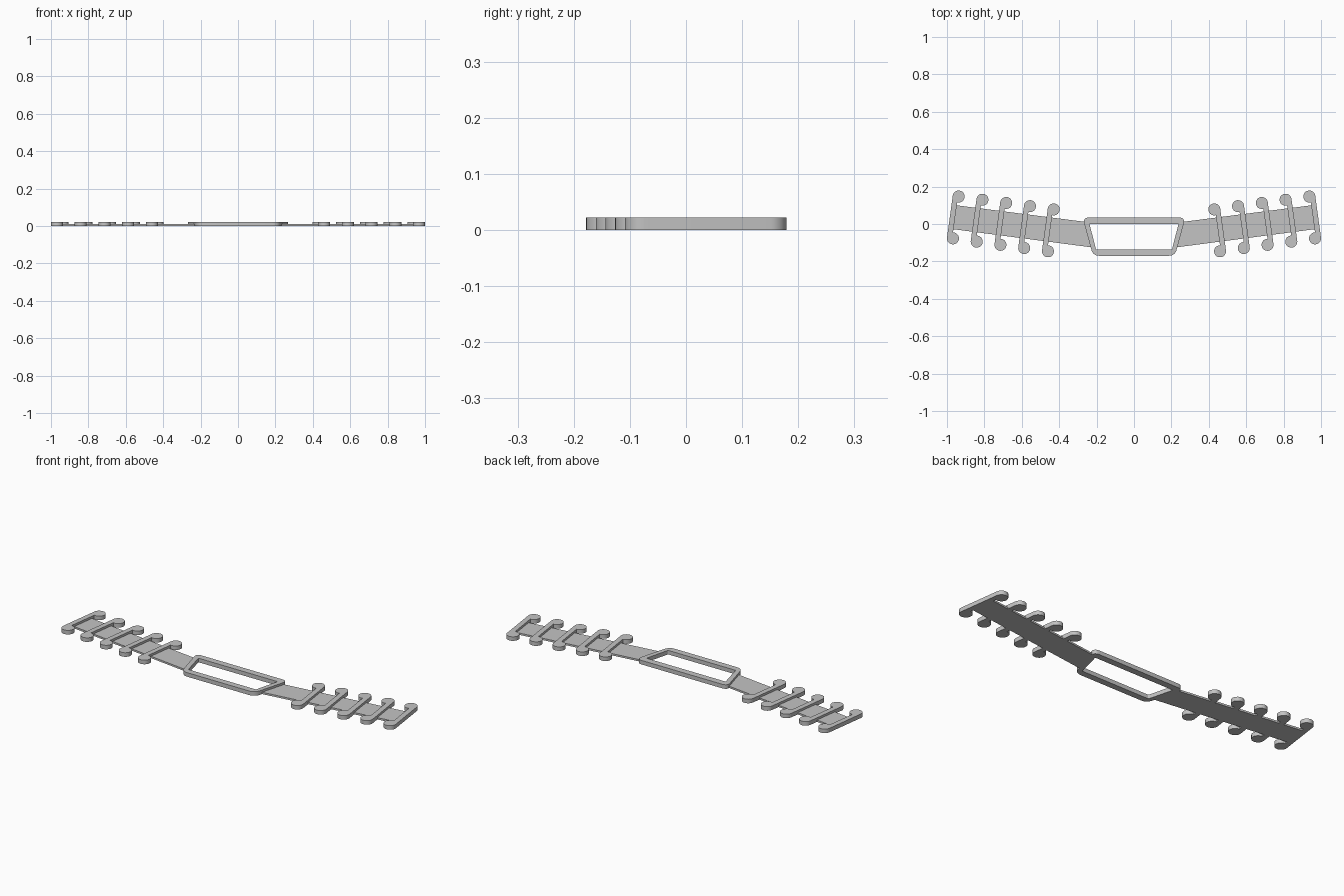
import bpy
import bmesh
import math
from mathutils import Vector

cube = bpy.data.objects.get("Cube")
if cube:
    bpy.data.objects.remove(cube, do_unlink=True)

HEIGHT = 0.022        # frame and hooks
STRAP_HEIGHT = 0.01
TILT = math.radians(7.8)

grey = bpy.data.materials.new("light grey plastic")
grey.use_nodes = True
colour = (0.55, 0.55, 0.55, 1)
grey.diffuse_color = colour
grey.node_tree.nodes["Principled BSDF"].inputs["Base Color"].default_value = colour


def finish(name, bm, smooth=True):
    bmesh.ops.recalc_face_normals(bm, faces=bm.faces)
    mesh = bpy.data.meshes.new(name)
    bm.to_mesh(mesh)
    bm.free()
    mesh.materials.append(grey)
    obj = bpy.data.objects.new(name, mesh)
    bpy.context.collection.objects.link(obj)
    if smooth:
        bpy.ops.object.select_all(action='DESELECT')
        obj.select_set(True)
        bpy.context.view_layer.objects.active = obj
        bpy.ops.object.shade_smooth_by_angle(angle=math.radians(30))
    return obj


def plate(name, outline, height, smooth=True):
    """Extrude a flat outline upward from the ground."""
    bm = bmesh.new()
    low = [bm.verts.new((x, y, 0)) for x, y in outline]
    high = [bm.verts.new((x, y, height)) for x, y in outline]
    bm.faces.new(low)
    bm.faces.new(high)
    for i in range(len(low)):
        j = (i + 1) % len(low)
        bm.faces.new((low[i], low[j], high[j], high[i]))
    return finish(name, bm, smooth)


def rounded(corners, radius, steps=8):
    """Round each corner of a convex polygon with an arc-like curve."""
    points = []
    for i, c in enumerate(corners):
        c = Vector(c)
        a = (Vector(corners[i - 1]) - c).normalized() * radius
        b = (Vector(corners[(i + 1) % len(corners)]) - c).normalized() * radius
        for k in range(steps + 1):
            t = k / steps
            points.append(c + a * (1 - t) ** 2 + b * t ** 2)
    return points


def trapezoid(top_half, top, bottom_half, bottom):
    return [(-bottom_half, bottom), (bottom_half, bottom), (top_half, top), (-top_half, top)]


# Central open frame
bm = bmesh.new()
outer = rounded(trapezoid(0.275, 0.035, 0.219, -0.17), 0.035)
inner = rounded(trapezoid(0.238, 0.0, 0.203, -0.136), 0.004)
rings = [[bm.verts.new((p.x, p.y, z)) for p in loop]
         for loop, z in ((outer, 0), (outer, HEIGHT), (inner, HEIGHT), (inner, 0))]
for r in range(4):
    a, b = rings[r], rings[(r + 1) % 4]
    for i in range(len(a)):
        j = (i + 1) % len(a)
        bm.faces.new((a[i], a[j], b[j], b[i]))
finish("central_frame", bm)


def hook_outline(radius=0.032, width=0.028, length=0.226, steps=28):
    """Bar with a round knob at each end, flush along its outer edge."""
    start = math.acos((radius - width) / radius)
    full = 2 * math.pi
    points = []
    for centre, first, last in ((length, 0, full - start), (0, start, full)):
        for k in range(steps + 1):
            a = first + (last - first) * k / steps
            points.append((radius * math.cos(a), centre + radius * math.sin(a)))
    return points


# Straps with hooks on both sides
for side, sign in (("left", 1), ("right", -1)):
    strap = [(0.25, 0.01), (0.965, 0.102), (0.98, -0.026), (0.225, -0.125)]
    plate(side + "_strap", [(sign * x, y) for x, y in strap], STRAP_HEIGHT, False)
    for n in range(5):
        cx, cy = 0.968 - 0.127 * n, -0.077 - 0.0172 * n
        outline = []
        for u, v in hook_outline():
            x = cx + u * math.cos(TILT) - v * math.sin(TILT)
            y = cy + u * math.sin(TILT) + v * math.cos(TILT)
            outline.append((sign * x, y))
        plate(f"{side}_hook_{n + 1}", outline, HEIGHT)
